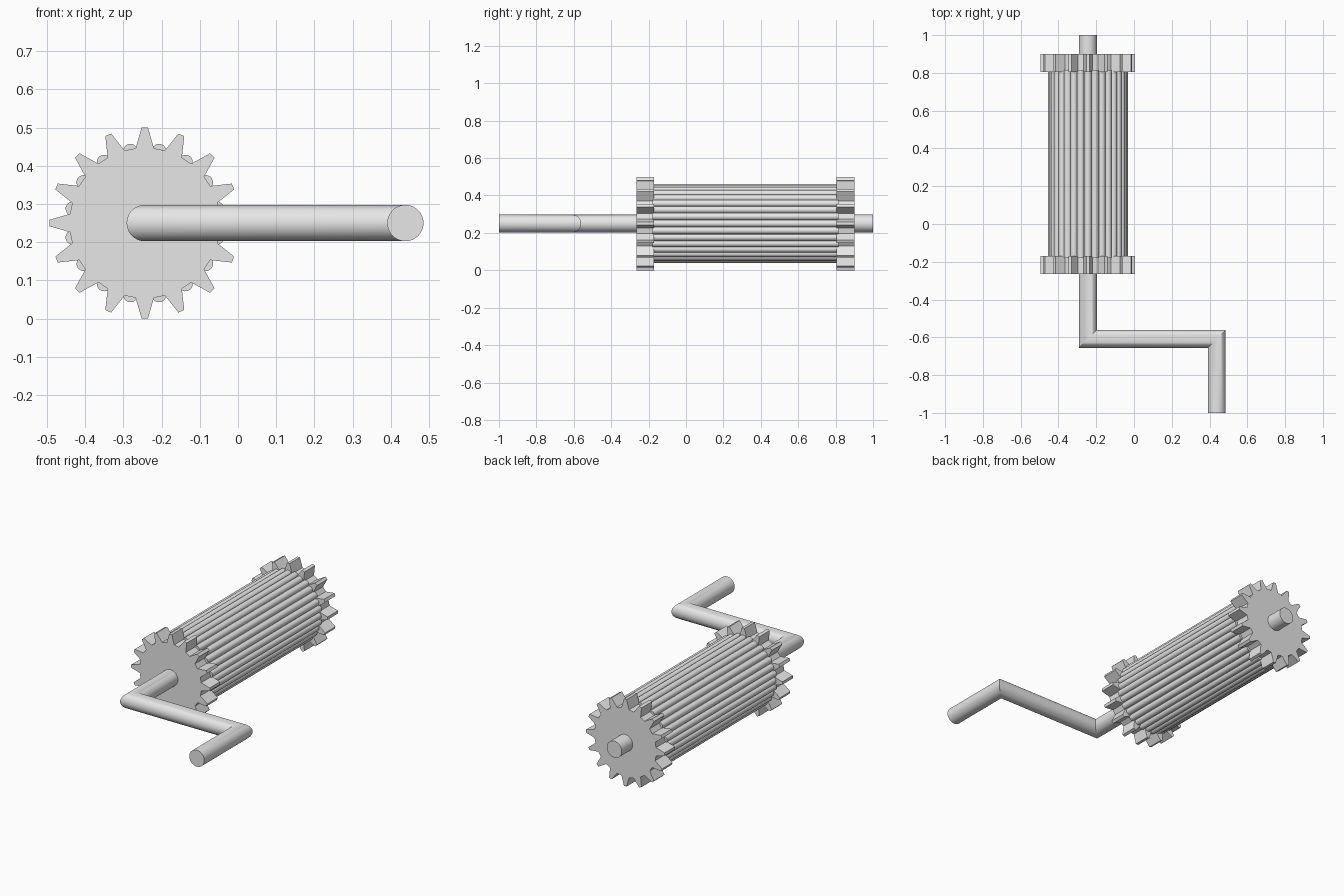
import bpy
import bmesh
from math import sin, cos, pi, radians
from mathutils import Vector

if "Cube" in bpy.data.objects:
    bpy.data.objects.remove(bpy.data.objects["Cube"])

AXIS_X, AXIS_Z = -0.244, 0.25

grey = bpy.data.materials.new("plain grey")
grey.use_nodes = True
colour = (0.8, 0.8, 0.8, 1)
grey.diffuse_color = colour
grey.node_tree.nodes["Principled BSDF"].inputs["Base Color"].default_value = colour


def loft(name, rings):
    """Skin closed rings of points into a capped solid with sharp corners kept."""
    bm = bmesh.new()
    loops = [[bm.verts.new(p) for p in ring] for ring in rings]
    n = len(loops[0])
    for a, b in zip(loops, loops[1:]):
        for i in range(n):
            j = (i + 1) % n
            bm.faces.new((a[i], a[j], b[j], b[i]))
    bm.faces.new(loops[0])
    bm.faces.new(loops[-1])
    bmesh.ops.recalc_face_normals(bm, faces=bm.faces)
    for f in bm.faces:
        f.smooth = True
    for e in bm.edges:
        e.smooth = e.calc_face_angle(0) < radians(32)
    mesh = bpy.data.meshes.new(name)
    bm.to_mesh(mesh)
    bm.free()
    mesh.materials.append(grey)
    obj = bpy.data.objects.new(name, mesh)
    bpy.context.collection.objects.link(obj)
    return obj


def extrude_along_y(name, profile, y0, y1):
    return loft(name, [[(AXIS_X + u, y, AXIS_Z + v) for u, v in profile]
                       for y in (y0, y1)])


def polar(r, a):
    return r * cos(a), r * sin(a)


# Toothed end wheels
TEETH, TIP, ROOT = 16, 0.25, 0.197
tooth = [(ROOT, -7), (TIP, -1.9), (TIP, 1.9), (ROOT, 7)]
gear = [polar(r, 2 * pi * k / TEETH + radians(d))
        for k in range(TEETH) for r, d in tooth]
extrude_along_y("front_gear", gear, -0.265, -0.17)
extrude_along_y("back_gear", gear, 0.805, 0.90)

# Fluted drum: a ring of rounded ribs
RIBS, RIB_CENTRE, RIB_RADIUS, STEPS = 32, 0.192, 0.019, 8
drum = []
for k in range(RIBS):
    a = 2 * pi * k / RIBS
    cx, cy = polar(RIB_CENTRE, a)
    for s in range(STEPS + 1):
        dx, dy = polar(RIB_RADIUS, a + radians(80) * (2 * s / STEPS - 1))
        drum.append((cx + dx, cy + dy))
extrude_along_y("fluted_drum", drum, -0.18, 0.815)

# Crank: a round rod with mitred corners
ROD, SIDES = 0.0475, 40
HANDLE_X, ARM_Y = 0.438, -0.608
path = [Vector((AXIS_X, 1, AXIS_Z)), Vector((AXIS_X, ARM_Y, AXIS_Z)),
        Vector((HANDLE_X, ARM_Y, AXIS_Z)), Vector((HANDLE_X, -1, AXIS_Z))]
up = Vector((0, 0, 1))
rings = []
for i, p in enumerate(path):
    before = (p - path[i - 1]).normalized() if i else None
    after = (path[i + 1] - p).normalized() if i + 1 < len(path) else None
    d0, d1 = before or after, after or before
    side = d0.cross(up) + d1.cross(up)
    side *= 2 / side.length_squared if before and after else 0.5
    rings.append([p + side * ROD * cos(2 * pi * s / SIDES) + up * ROD * sin(2 * pi * s / SIDES)
                  for s in range(SIDES)])
loft("crank_rod", rings)
